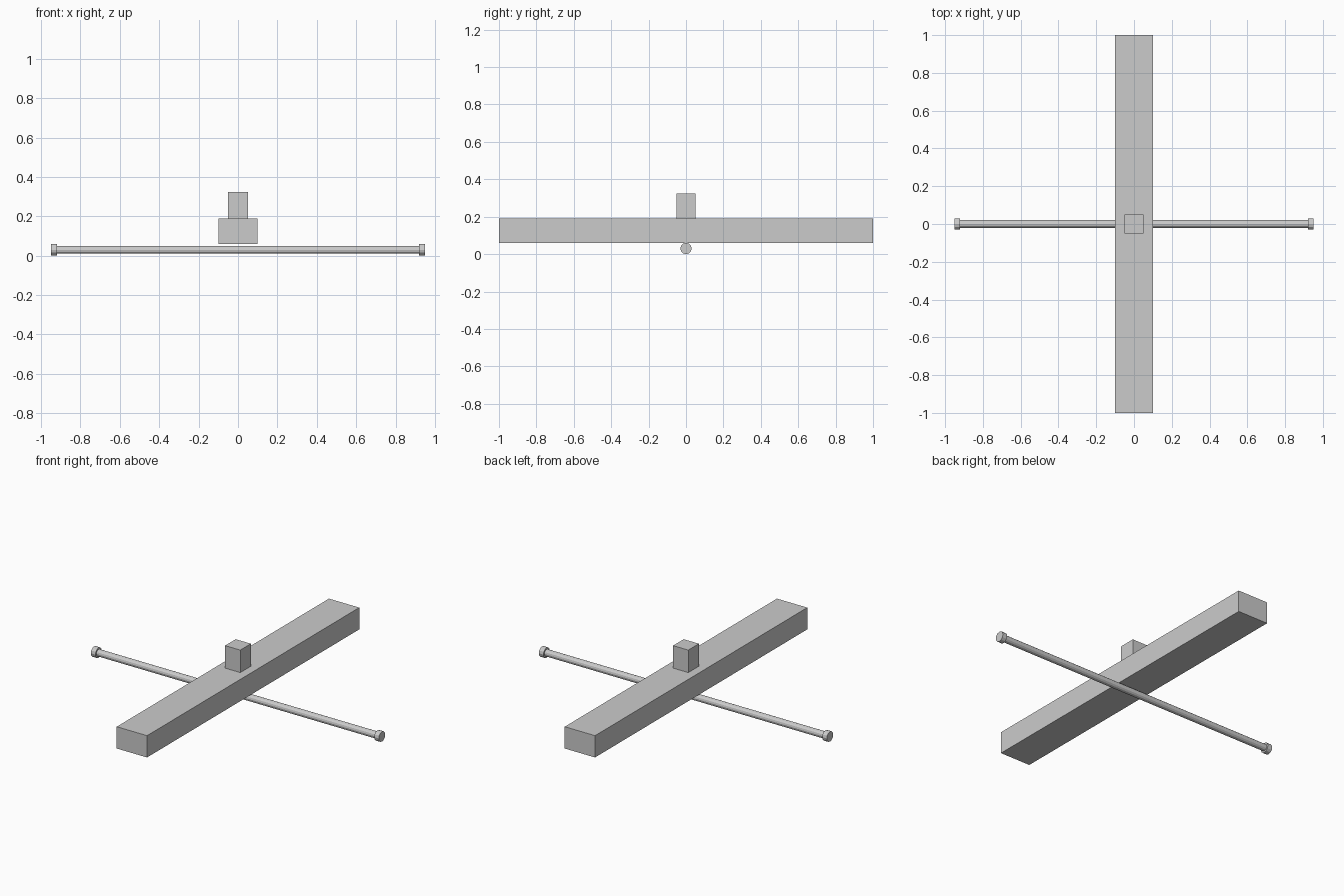
import bpy
from math import pi

if "Cube" in bpy.data.objects:
    bpy.data.objects.remove(bpy.data.objects["Cube"])


def box(name, size, z0):
    """Box centred on x and y, with its base at z0."""
    bpy.ops.mesh.primitive_cube_add(size=1, location=(0, 0, z0 + size[2] / 2))
    ob = bpy.context.object
    ob.name = name
    ob.scale = size
    bpy.ops.object.transform_apply(location=False, rotation=False, scale=True)
    return ob


def bar(name, radius, x0, x1, z):
    """Twelve-sided round bar running along x."""
    bpy.ops.mesh.primitive_cylinder_add(
        vertices=12, radius=radius, depth=x1 - x0,
        location=((x0 + x1) / 2, 0, z), rotation=(0, pi / 2, 0))
    ob = bpy.context.object
    ob.name = name
    return ob


# Long beam and the block on top of it
box("beam", (0.2, 2.0, 0.13), 0.06)
box("top_block", (0.1, 0.1, 0.134), 0.19)

# Cross rod under the beam with a collar on each end
bar("cross_rod", 0.02, -0.93, 0.93, 0.03)
bar("left_end_cap", 0.03, -0.95, -0.92, 0.03)
bar("right_end_cap", 0.03, 0.92, 0.95, 0.03)
